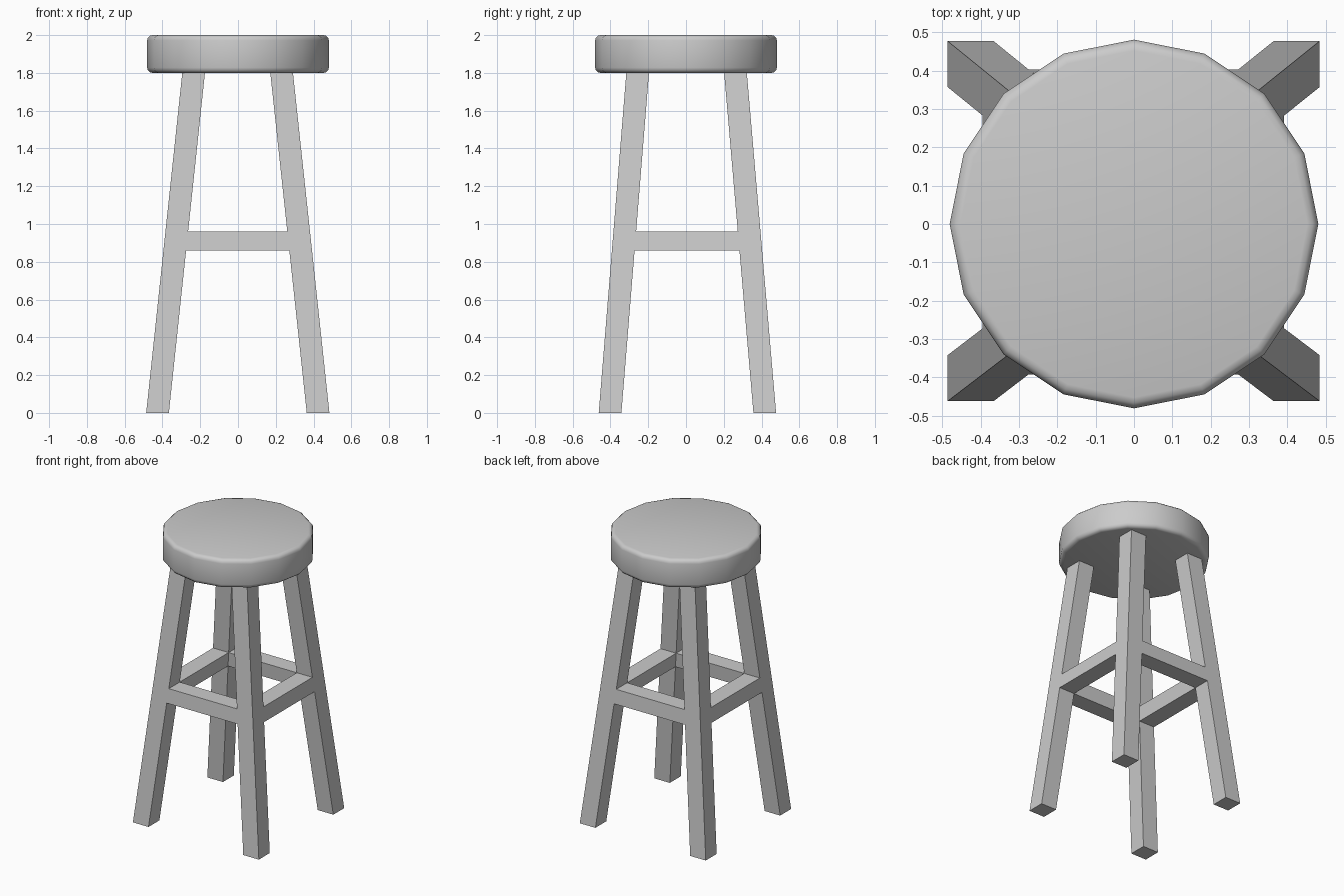
import bpy, bmesh, math

if "Cube" in bpy.data.objects:
    bpy.data.objects.remove(bpy.data.objects["Cube"])

# Seat: 16-sided cushion with rounded rims
bpy.ops.mesh.primitive_cylinder_add(vertices=16, radius=0.481, depth=0.2,
                                    location=(0, 0, 1.9))
seat = bpy.context.object
seat.name = "seat"
bev = seat.modifiers.new("rounded_rim", 'BEVEL')
bev.width = 0.028
bev.segments = 3
bev.limit_method = 'ANGLE'
bev.angle_limit = math.radians(60)
bpy.ops.object.shade_smooth()

# Frame: four splayed square legs joined by flush rails
LEVELS = (0.0, 0.86, 0.96, 1.8)
HALF = 0.06
# leg centres at floor and under seat, counter-clockwise from front left
BOTTOM = [(-0.426, -0.402), (0.424, -0.402), (0.424, 0.417), (-0.426, 0.417)]
TOP = [(-0.235, -0.256), (0.231, -0.256), (0.231, 0.262), (-0.235, 0.262)]
CORNERS = [(-1, -1), (1, -1), (1, 1), (-1, 1)]

bm = bmesh.new()
legs = []
for (bx, by), (tx, ty) in zip(BOTTOM, TOP):
    rings = []
    for z in LEVELS:
        t = z / LEVELS[-1]
        cx, cy = bx + (tx - bx) * t, by + (ty - by) * t
        rings.append([bm.verts.new((cx + sx * HALF, cy + sy * HALF, z))
                      for sx, sy in CORNERS])
    legs.append(rings)

for i, rings in enumerate(legs):
    # side k runs from corner k to k+1; rails leave from two inner sides
    rail_sides = ((i + 1) % 4, (i + 2) % 4)
    for lv in range(3):
        for k in range(4):
            if lv == 1 and k in rail_sides:
                continue
            n = (k + 1) % 4
            bm.faces.new((rings[lv][k], rings[lv][n],
                          rings[lv + 1][n], rings[lv + 1][k]))
    bm.faces.new(rings[0][::-1])
    bm.faces.new(rings[-1])

# Rails bridge facing leg sides of neighbouring legs
for i in range(4):
    a, b = legs[i], legs[(i + 1) % 4]
    p, q = (i + 1) % 4, (i + 2) % 4
    r, s = i, (i + 3) % 4
    loop_a = [a[1][p], a[1][q], a[2][q], a[2][p]]
    loop_b = [b[1][r], b[1][s], b[2][s], b[2][r]]
    for k in range(4):
        n = (k + 1) % 4
        bm.faces.new((loop_a[k], loop_a[n], loop_b[n], loop_b[k]))

bmesh.ops.recalc_face_normals(bm, faces=bm.faces)
mesh = bpy.data.meshes.new("legs_and_rails")
bm.to_mesh(mesh)
bm.free()
bpy.context.collection.objects.link(bpy.data.objects.new("legs_and_rails", mesh))
